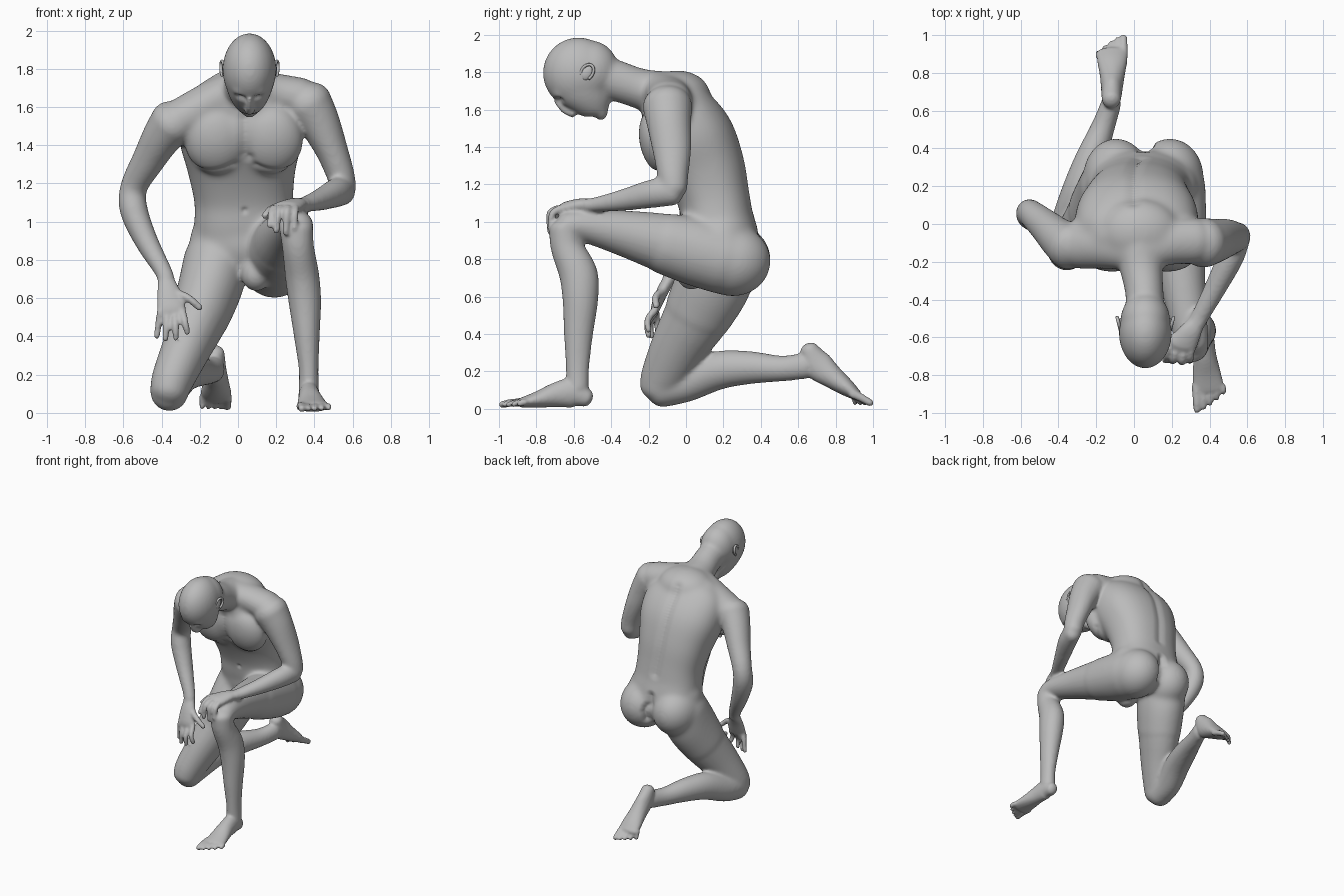
import bpy, bmesh, math
from mathutils import Vector, Matrix, Euler

skin = bpy.data.materials.new("plain grey")
skin.diffuse_color = (0.5, 0.5, 0.5, 1)
X, Y, Z = Vector((1, 0, 0)), Vector((0, 1, 0)), Vector((0, 0, 1))


def spline(pts, steps=4):
    """Smooth curve through stations of (x, y, z, side radius, depth radius)."""
    p = [Vector(q) for q in pts]
    p = [2 * p[0] - p[1]] + p + [2 * p[-1] - p[-2]]
    out = []
    for i in range(1, len(p) - 2):
        a, b, c, d = p[i - 1:i + 3]
        for k in range(steps):
            t = k / steps
            out.append(0.5 * (2 * b + (c - a) * t + (2 * a - 5 * b + 4 * c - d) * t * t
                              + (3 * b - a - 3 * c + d) * t ** 3))
    return out + [p[-2]]


def tube(bm, pts, ref=X, cap=0.8, level=False, n=20, box=1.0):
    """Elliptical loft with rounded ends; level keeps rings horizontal, box < 1 squares them."""
    st = spline(pts)
    pos = [Vector(s[:3]) for s in st]
    frames = []
    for i, s in enumerate(st):
        t = (pos[min(i + 1, len(pos) - 1)] - pos[max(i - 1, 0)]).normalized()
        if level:
            t = Z * (1 if t.z > 0 else -1)
        u = (ref - t * ref.dot(t)).normalized()
        frames.append((pos[i], t, u, t.cross(u), s[3], s[4]))

    def ends(f, sign):
        c, t, u, v, a, b = f
        h = min(a, b) * cap * sign
        return [(c + t * h * math.sin(g), t, u, v, a * math.cos(g), b * math.cos(g))
                for g in (0.4, 0.8, 1.15, 1.42)]

    def bulge(f):
        return math.copysign(abs(f) ** box, f)
    frames = ends(frames[0], -1)[::-1] + frames + ends(frames[-1], 1)
    rings = []
    for c, t, u, v, a, b in frames:
        rings.append([bm.verts.new(c + u * a * bulge(math.cos(k * math.tau / n))
                                   + v * b * bulge(math.sin(k * math.tau / n))) for k in range(n)])
    for r, q in zip(rings, rings[1:]):
        for k in range(n):
            bm.faces.new((r[k], r[(k + 1) % n], q[(k + 1) % n], q[k]))
    bm.faces.new(rings[0][::-1])
    bm.faces.new(rings[-1])


def ball(bm, loc, size, rot=(0, 0, 0)):
    m = Matrix.Translation(loc) @ Euler(rot).to_matrix().to_4x4() @ Matrix.Diagonal((*size, 1))
    bmesh.ops.create_uvsphere(bm, u_segments=24, v_segments=16, radius=1, matrix=m)


def modify(ob, kind, **settings):
    bpy.context.view_layer.objects.active = ob
    m = ob.modifiers.new("step", kind)
    for k, v in settings.items():
        setattr(m, k, v)
    bpy.ops.object.modifier_apply(modifier="step")


def finish(bm, name, voxel=None, smooth=0, swell=0):
    bmesh.ops.recalc_face_normals(bm, faces=bm.faces)
    me = bpy.data.meshes.new(name)
    bm.to_mesh(me)
    bm.free()
    me.materials.append(skin)
    ob = bpy.data.objects.new(name, me)
    bpy.context.collection.objects.link(ob)
    bpy.ops.object.select_all(action='DESELECT')
    bpy.context.view_layer.objects.active = ob
    ob.select_set(True)
    if voxel:
        modify(ob, 'REMESH', mode='VOXEL', voxel_size=voxel)
        modify(ob, 'SMOOTH', factor=0.5, iterations=smooth)
        for v, co in [(v, v.co + v.normal * swell) for v in ob.data.vertices]:
            v.co = co
    bpy.ops.object.shade_smooth()
    return ob


def absorb(ob):
    """Turn a finished stage back into an editable mesh."""
    bm = bmesh.new()
    bm.from_mesh(ob.data)
    bpy.data.objects.remove(ob)
    return bm


def groove(ob, pts, width, depth):
    """Press a soft line into the surface."""
    line = []
    for a, b in zip(pts, pts[1:]):
        line += [ob.closest_point_on_mesh(Vector(a).lerp(Vector(b), k / 12))[1] for k in range(13)]
    moves = []
    for v in ob.data.vertices:
        d = min((v.co - p).length for p in line)
        if d < width:
            moves.append((v, v.co - v.normal * depth * (1 - d / width) ** 1.5))
    for v, co in moves:
        v.co = co


bm = bmesh.new()
# torso
tube(bm, [(.045, .2, .80, .25, .17), (.04, .195, .9, .265, .185), (.035, .17, 1.0, .255, .185),
          (.03, .15, 1.12, .25, .185), (.02, .105, 1.28, .275, .205), (.015, .035, 1.44, .315, .22),
          (.015, -.045, 1.57, .31, .195), (.02, -.1, 1.65, .24, .15)], cap=.6, box=.85, n=28)
# chest, upper back and buttocks
for x in (-.115, .175):
    ball(bm, (x, -.14, 1.43), (.16, .10, .175), (.22, 0, 0))
ball(bm, (.03, -.13, 1.47), (.2, .1, .15), (.22, 0, 0))
ball(bm, (.03, -.045, 1.67), (.21, .17, .13))
ball(bm, (.045, .19, .9), (.29, .195, .2))
ball(bm, (.19, .25, .79), (.17, .195, .18))
ball(bm, (-.095, .25, .8), (.165, .195, .18))
# trapezius and shoulders
tube(bm, [(.04, -.15, 1.71, .1, .085), (.18, -.1, 1.68, .11, .09), (.33, -.09, 1.645, .115, .1)], ref=Y)
tube(bm, [(.03, -.15, 1.71, .1, .085), (-.13, -.11, 1.63, .12, .1), (-.30, -.11, 1.53, .12, .105)], ref=Y)
# upper thighs blend with the hips
tube(bm, [(.2, .2, .8, .17, .18), (.215, .04, .845, .16, .175), (.235, -.12, .885, .14, .155)])
tube(bm, [(-.11, .2, .8, .165, .185), (-.145, .14, .66, .16, .195), (-.2, .06, .5, .145, .175)])
body = absorb(finish(bm, "torso", 0.013, 16, .006))

ball(body, (.095, .03, .725), (.075, .08, .085))
# neck
tube(body, [(.03, -.08, 1.67, .14, .13), (.04, -.24, 1.71, .11, .105),
            (.055, -.36, 1.75, .098, .105), (.06, -.48, 1.79, .1, .11)])
# head
ball(body, (.06, -.575, 1.795), (.137, .187, .187))
ball(body, (.06, -.51, 1.81), (.128, .145, .155))
tube(body, [(.06, -.575, 1.76, .13, .168), (.06, -.568, 1.7, .118, .158), (.06, -.55, 1.65, .1, .142),
            (.06, -.525, 1.61, .078, .108), (.06, -.505, 1.585, .058, .085)], cap=.3, level=True)
ball(body, (.06, -.455, 1.585), (.042, .035, .04))
for x in (.02, .10):
    ball(body, (x, -.68, 1.685), (.045, .03, .025))
# arms, shoulder to wrist
tube(body, [(-.34, -.12, 1.52, .118, .125), (-.40, -.075, 1.44, .1, .108), (-.47, -.01, 1.32, .082, .088),
            (-.545, .055, 1.18, .068, .07), (-.545, .045, 1.06, .07, .075), (-.48, 0, .9, .058, .062),
            (-.39, -.07, .74, .043, .04), (-.375, -.09, .69, .045, .035)])
tube(body, [(.365, -.1, 1.62, .125, .13), (.425, -.09, 1.52, .105, .115), (.488, -.075, 1.38, .082, .1),
            (.535, -.07, 1.25, .07, .08), (.55, -.065, 1.18, .066, .07)])
tube(body, [(.552, -.07, 1.165, .062, .075), (.51, -.18, 1.15, .066, .073), (.43, -.34, 1.115, .055, .054),
            (.35, -.49, 1.09, .045, .036), (.33, -.53, 1.09, .045, .034)])
# raised leg
tube(body, [(.215, .04, .845, .16, .175), (.235, -.15, .895, .14, .15),
            (.265, -.36, .945, .112, .115), (.295, -.55, .98, .092, .085), (.305, -.63, .975, .087, .077)])
tube(body, [(.305, -.645, .965, .085, .085), (.315, -.635, .86, .08, .085), (.335, -.575, .72, .086, .1),
            (.35, -.565, .58, .082, .092), (.36, -.575, .4, .064, .075), (.37, -.58, .22, .048, .06),
            (.37, -.58, .1, .052, .058)], cap=.5)
# kneeling leg
tube(body, [(-.145, .14, .66, .16, .195), (-.2, .06, .5, .145, .175),
            (-.27, -.035, .34, .125, .148), (-.34, -.115, .18, .108, .122), (-.36, -.14, .115, .098, .108)])
tube(body, [(-.36, -.135, .112, .097, .102), (-.345, .0, .14, .092, .1), (-.29, .17, .205, .09, .1),
            (-.23, .34, .22, .08, .085), (-.165, .51, .215, .06, .066), (-.12, .64, .23, .05, .068)])
# hands, feet and nose join the softened core
bm = absorb(finish(body, "core", 0.012, 8, .004))


def digit(pts, r):
    tube(bm, [(*p, r * (1 - .1 * i), r * (1 - .1 * i)) for i, p in enumerate(pts)], ref=Vector((.9, .3, .2)), n=10)


# nose and lips
tube(bm, [(.06, -.69, 1.65, .016, .02), (.06, -.65, 1.605, .02, .025), (.06, -.605, 1.578, .028, .022)], n=12)
ball(bm, (.06, -.525, 1.572), (.036, .028, .014))
# hand on the kneeling thigh
tube(bm, [(-.378, -.085, .7, .042, .033), (-.362, -.125, .63, .062, .032),
          (-.35, -.155, .56, .075, .028), (-.345, -.165, .53, .072, .024)])
for (kx, kz), (tx, tz), ty in (((-.405, .53), (-.425, .40), -.15), ((-.37, .52), (-.38, .385), -.185),
                               ((-.33, .52), (-.325, .39), -.2), ((-.29, .53), (-.265, .42), -.2)):
    digit([(kx, -.165, kz), ((kx + tx) / 2, ty - .005, (kz + tz) / 2), (tx, ty, tz)], .021)
digit([(-.33, -.12, .63), (-.26, -.16, .6), (-.2, -.16, .55)], .024)
# hand on the raised knee
tube(bm, [(.335, -.52, 1.09, .042, .033), (.3, -.57, 1.088, .06, .036),
          (.26, -.635, 1.075, .075, .034), (.25, -.655, 1.068, .07, .03)])
for kx, ky, tx, tz in ((.185, -.655, .165, .98), (.22, -.68, .2, .95), (.26, -.69, .25, .94), (.3, -.675, .295, .965)):
    digit([(kx, ky, 1.07), ((kx + tx) / 2, ky - .04, 1.04), (tx, -.725, tz)], .021)
digit([(.24, -.59, 1.08), (.18, -.61, 1.07), (.14, -.66, 1.03)], .024)
# planted foot
tube(bm, [(.37, -.535, .058, .045, .05), (.37, -.6, .085, .054, .08), (.375, -.69, .075, .06, .068),
          (.385, -.79, .05, .075, .045), (.395, -.875, .033, .086, .028)])
for i in range(5):
    x, y = .333 + i * .035, -.985 + .012 * i * i ** .5
    digit([(x - .005, -.86, .035), (x, (y - .86) / 2 - .01, .032), (x, y, .022)], .019 if i else .025)
# trailing foot
tube(bm, [(-.12, .66, .312, .05, .052), (-.118, .705, .235, .056, .08), (-.115, .785, .168, .066, .062),
          (-.115, .86, .112, .08, .046), (-.115, .91, .075, .082, .03)])
for i in range(5):
    x, y = -.055 - i * .033, .987 - .01 * i * i ** .5
    digit([(x, .89, .08), (x, (y + .89) / 2, .058), (x, y, .03)], .019 if i else .025)
figure = finish(bm, "body", 0.0095, 3)

# spine, buttock cleft, breastbone, navel
groove(figure, [(.035, .36, 1.1), (.01, .33, 1.3), (0, .25, 1.5), (0, .1, 1.72)], .06, .014)
groove(figure, [(.048, .42, .93), (.048, .45, .8), (.048, .42, .72)], .05, .028)
groove(figure, [(.035, -.28, 1.54), (.035, -.24, 1.3)], .05, .014)
groove(figure, [(.035, -.06, 1.05), (.035, -.06, 1.055)], .022, .014)
# lower edge of the chest muscles
for s in (-1, 1):
    groove(figure, [(.035 + s * .04, -.2, 1.265), (.035 + s * .15, -.17, 1.255), (.035 + s * .25, -.1, 1.32)], .035, .01)
# eye sockets and mouth
for x in (.015, .105):
    groove(figure, [(x - .012, -.675, 1.65), (x + .012, -.675, 1.65)], .034, .018)
groove(figure, [(.03, -.525, 1.55), (.09, -.525, 1.55)], .014, .007)
modify(figure, 'SMOOTH', factor=0.5, iterations=2)

# ears, flaring toward the back
for name, s in (("right_ear", -1), ("left_ear", 1)):
    ear = bmesh.new()
    ball(ear, (.06 + s * .13, -.53, 1.795), (.014, .03, .04), (-.5, 0, 0))
    rim = []
    for k in range(8):
        a = math.radians(-50 + k * 34)
        dy = .034 * math.cos(a) + .012 * math.sin(a)
        rim.append((.06 + s * (.14 + .25 * dy), -.53 + dy, 1.798 + .042 * math.sin(a), .009, .008))
    tube(ear, rim, ref=X, n=8)
    finish(ear, name)
